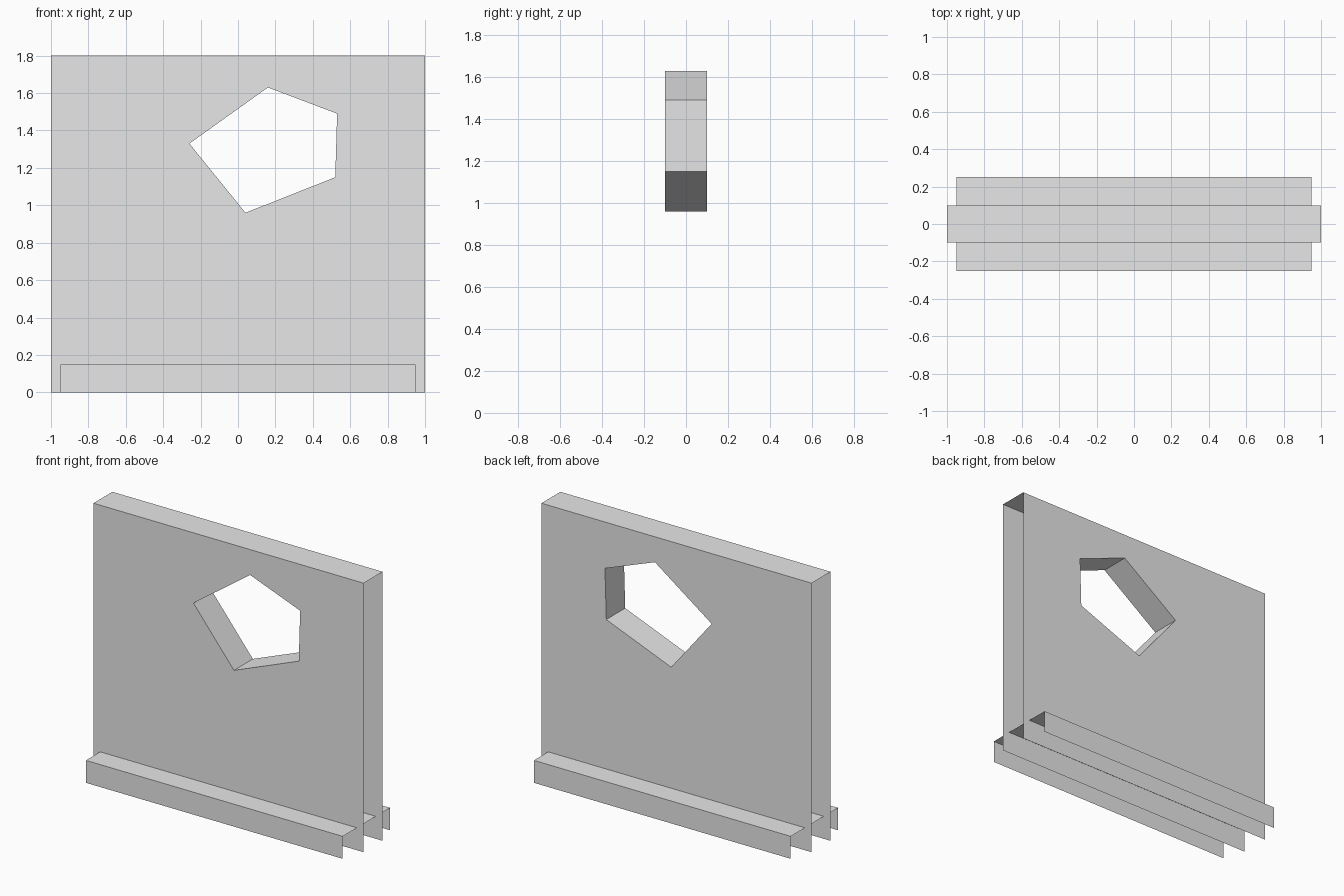
import bpy
import bmesh
from mathutils import Vector

if "Cube" in bpy.data.objects:
    bpy.data.objects.remove(bpy.data.objects["Cube"], do_unlink=True)

grey = bpy.data.materials.new("light grey")
grey.use_nodes = True
color = (0.8, 0.8, 0.8, 1)
grey.diffuse_color = color
grey.node_tree.nodes["Principled BSDF"].inputs["Base Color"].default_value = color


def rectangle(half_width, height):
    return [(-half_width, 0), (half_width, 0), (half_width, height), (-half_width, height)]


def open_panel(name, loops, depth):
    """Extrude an outline (with optional holes) along y, open at its ends and underside."""
    bm = bmesh.new()
    edges = []
    for loop in loops:
        verts = [bm.verts.new((x, -depth / 2, z)) for x, z in loop]
        edges += [bm.edges.new((a, b)) for a, b in zip(verts, verts[1:] + verts[:1])]
    bmesh.ops.triangle_fill(bm, edges=edges, use_beauty=True)
    result = bmesh.ops.extrude_face_region(bm, geom=bm.faces[:])
    moved = [g for g in result["geom"] if isinstance(g, bmesh.types.BMVert)]
    bmesh.ops.translate(bm, verts=moved, vec=Vector((0, depth, 0)))
    bmesh.ops.recalc_face_normals(bm, faces=bm.faces[:])

    # Leave out the end faces and the underside
    half_width = max(x for x, z in loops[0])
    open_faces = [f for f in bm.faces
                  if abs(f.calc_center_median().x) > half_width - 0.001
                  or f.calc_center_median().z < 0.001]
    bmesh.ops.delete(bm, geom=open_faces, context="FACES")

    mesh = bpy.data.meshes.new(name)
    bm.to_mesh(mesh)
    bm.free()
    mesh.materials.append(grey)
    obj = bpy.data.objects.new(name, mesh)
    bpy.context.collection.objects.link(obj)
    return obj


# Upright wall with an irregular five-sided opening
opening = [(-0.26, 1.33), (0.04, 0.96), (0.52, 1.15), (0.53, 1.49), (0.16, 1.63)]
open_panel("wall", [rectangle(1, 1.8), opening], 0.2)

# Low base running through the wall
open_panel("base", [rectangle(0.95, 0.15)], 0.5)
